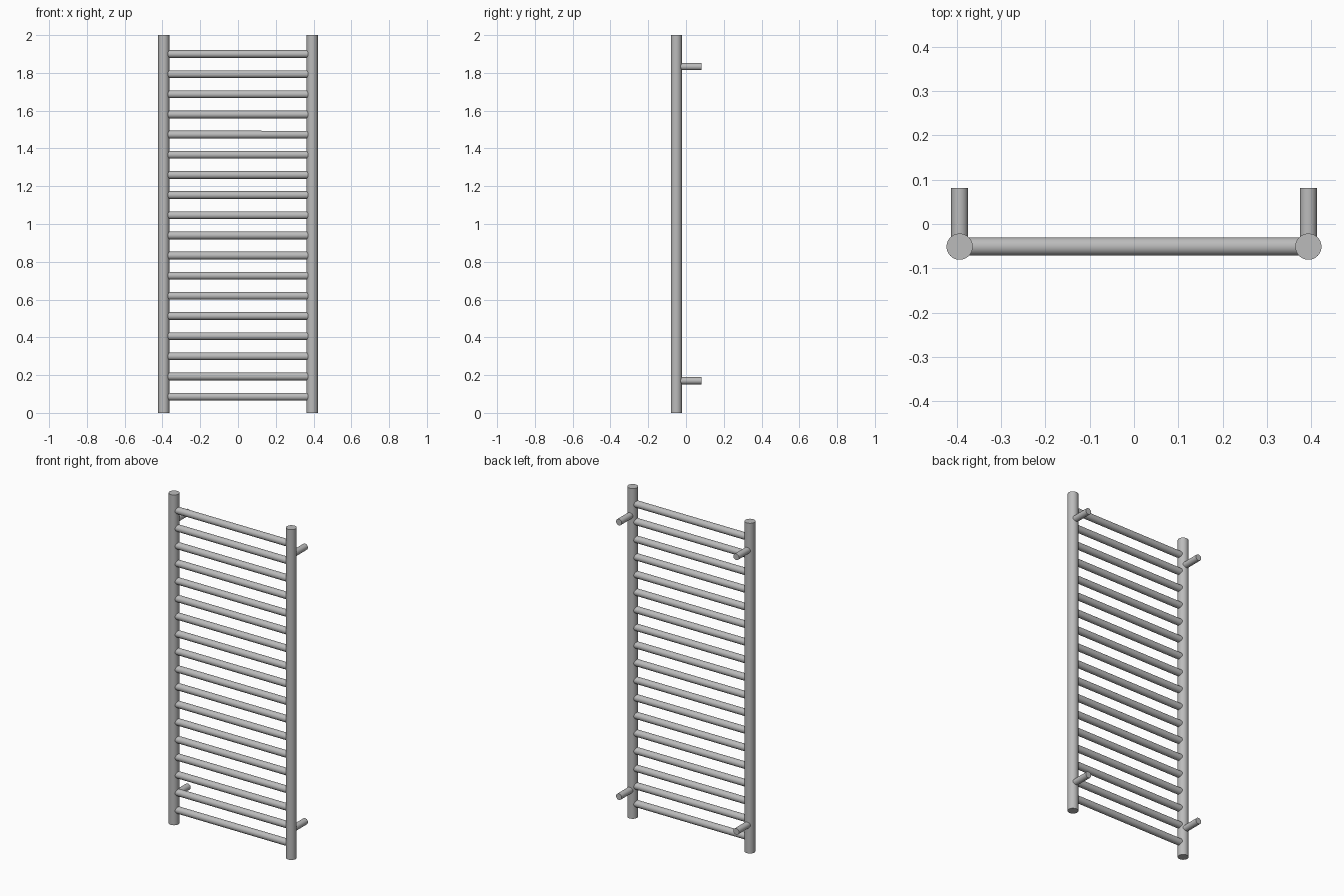
import bpy, math

if "Cube" in bpy.data.objects:
    bpy.data.objects.remove(bpy.data.objects["Cube"])

steel = bpy.data.materials.new("brushed steel grey")
steel.diffuse_color = (0.5, 0.5, 0.5, 1)
steel.use_nodes = True
steel.node_tree.nodes["Principled BSDF"].inputs["Base Color"].default_value = steel.diffuse_color

POST_X, POST_Y = 0.393, -0.051


def tube(name, radius, length, location, rotation=(0, 0, 0), sides=40):
    """Capped round bar centred on location, smooth with sharp end rims."""
    bpy.ops.mesh.primitive_cylinder_add(vertices=sides, radius=radius, depth=length,
                                        location=location, rotation=rotation)
    ob = bpy.context.object
    ob.name = name
    ob.data.materials.append(steel)
    bpy.ops.object.shade_smooth_by_angle(angle=math.radians(35))
    return ob


# Upright posts and their wall brackets
for side, sx in (("left", -1), ("right", 1)):
    tube(f"{side}_post", 0.0295, 2.0, (sx * POST_X, POST_Y, 1.0), sides=48)
    for level, z in (("lower", 0.17), ("upper", 1.833)):
        y0, y1 = -0.032, 0.081
        tube(f"{side}_{level}_wall_bracket", 0.019, y1 - y0,
             (sx * POST_X, (y0 + y1) / 2, z), (math.pi / 2, 0, 0))

# Evenly spaced rungs, their ends set into the posts
RUNGS, Z_LOW, Z_HIGH = 18, 0.086, 1.9
for i in range(RUNGS):
    z = Z_LOW + (Z_HIGH - Z_LOW) * i / (RUNGS - 1)
    tube(f"rung_{i + 1}", 0.0205, 0.75, (0, POST_Y, z), (0, math.pi / 2, 0))
